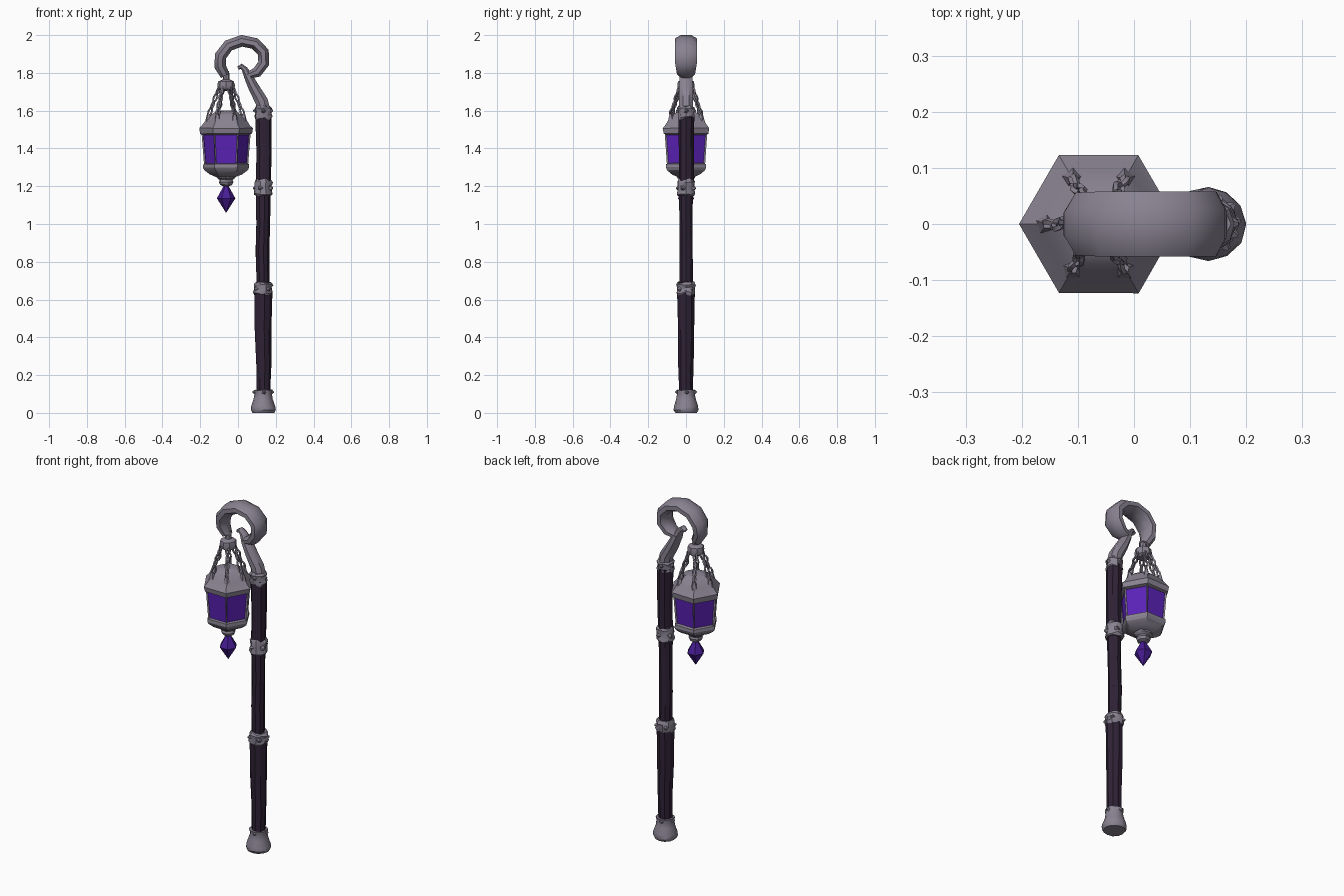
import bpy, bmesh, math, random
from mathutils import Vector, Matrix

if "Cube" in bpy.data.objects:
    bpy.data.objects.remove(bpy.data.objects["Cube"])

random.seed(4)
POST_X, LAMP_X = 0.133, -0.063


def material(name, rgb):
    m = bpy.data.materials.new(name)
    m.diffuse_color = (*rgb, 1)
    m.use_nodes = True
    m.node_tree.nodes["Principled BSDF"].inputs["Base Color"].default_value = m.diffuse_color
    return m


METAL = material("grey metal", (0.25, 0.225, 0.285))
WOOD = material("dark purple wood", (0.028, 0.016, 0.036))
GLASS = material("violet glass", (0.105, 0.016, 0.48))
CRYSTAL = material("deep violet crystal", (0.065, 0.012, 0.30))


def finish(name, bm, mats, angle=35):
    bmesh.ops.recalc_face_normals(bm, faces=bm.faces)
    me = bpy.data.meshes.new(name)
    bm.to_mesh(me)
    bm.free()
    ob = bpy.data.objects.new(name, me)
    bpy.context.collection.objects.link(ob)
    for m in mats:
        me.materials.append(m)
    bpy.ops.object.select_all(action='DESELECT')
    ob.select_set(True)
    bpy.context.view_layer.objects.active = ob
    if angle:
        bpy.ops.object.shade_smooth_by_angle(angle=math.radians(angle))
    return ob


def skin(bm, rings):
    """Join rings of points into a capped tube."""
    loops = [[bm.verts.new(p) for p in ring] for ring in rings]
    n = len(loops[0])
    for a, b in zip(loops, loops[1:]):
        for i in range(n):
            j = (i + 1) % n
            bm.faces.new((a[i], a[j], b[j], b[i]))
    bm.faces.new(loops[0][::-1])
    bm.faces.new(loops[-1])


def turned(name, profile, sides, x, mat, jitter=0.0, angle=35):
    """Stack of polygons from (radius, z) or (radius, z, x offset)."""
    rings = []
    for r, z, *off in profile:
        ring = []
        for i in range(sides):
            a = math.tau * i / sides
            rr = r + random.uniform(-jitter, jitter)
            dz = random.uniform(-jitter, jitter) * 1.5 if z > 0.02 else 0
            ring.append((x + (off[0] if off else 0) + rr * math.cos(a), rr * math.sin(a), z + dz))
        rings.append(ring)
    bm = bmesh.new()
    skin(bm, rings)
    return finish(name, bm, [mat], angle)


def swept(name, path):
    """Bevelled strap along (x, z, half thickness, half width) in the xz plane."""
    rings = []
    for i, (x, z, t, w) in enumerate(path):
        p, q = path[max(i - 1, 0)], path[min(i + 1, len(path) - 1)]
        d = Vector((q[0] - p[0], 0, q[1] - p[1])).normalized()
        n = Vector((-d.z, 0, d.x))
        section = [(1, .45), (.4, 1), (-.4, 1), (-1, .45),
                   (-1, -.45), (-.4, -1), (.4, -1), (1, -.45)]
        rings.append([Vector((x, 0, z)) + n * t * u + Vector((0, w * v, 0)) for u, v in section])
    bm = bmesh.new()
    skin(bm, rings)
    return finish(name, bm, [METAL], 40)


# Post: three slightly tapering wooden lengths
for name, prof in {
    "lower_post": [(.037, .08), (.040, .25, .002), (.044, .45, -.002), (.047, .65)],
    "middle_post": [(.035, .65), (.037, .85, -.004), (.036, 1.0), (.039, 1.2)],
    "upper_post": [(.040, 1.2), (.040, 1.38, .003), (.043, 1.58)],
}.items():
    turned(name, prof, 9, POST_X, WOOD, 0.0025, 30)

# Foot, hammered bands and top collar
turned("foot", [(.058, 0), (.066, .015), (.064, .035), (.052, .07), (.046, .10), (.050, .12)],
       12, POST_X, METAL, 0.002)
for name, z0, z1, r in [("lower_band", .625, .69, .049), ("middle_band", 1.15, 1.235, .046),
                        ("top_collar", 1.555, 1.625, .044)]:
    m = (z0 + z1) / 2
    turned(name, [(r - .004, z0), (r + .003, z0 + .012), (r - .002, m),
                  (r + .003, z1 - .012), (r - .006, z1)], 10, POST_X, METAL, 0.004)

# Raised rivets around the bands
bm = bmesh.new()
for z, r in [(.11, .049), (.657, .05), (1.19, .048), (1.60, .045)]:
    for k in range(4):
        a = math.tau * k / 4 + z
        bmesh.ops.create_cone(bm, cap_ends=True, segments=5, radius1=.016, radius2=.004, depth=.016,
                              matrix=Matrix.Translation((POST_X + r * math.cos(a), r * math.sin(a), z))
                              @ Matrix.Rotation(a, 4, 'Z') @ Matrix.Rotation(math.pi / 2, 4, 'Y'))
finish("band_studs", bm, [METAL], 0)

# Bent stem with a small spur, and the large curled hook
swept("stem", [(.135, 1.60, .036, .036), (.125, 1.65, .034, .036), (.085, 1.72, .029, .037),
               (.055, 1.78, .023, .034), (.035, 1.82, .016, .024), (.018, 1.835, .014, .02),
               (.0, 1.825, .009, .013)])
swept("hook", [(.05, 1.785, .018, .032), (.10, 1.803, .028, .048), (.136, 1.85, .03, .057),
               (.134, 1.91, .031, .058), (.09, 1.955, .031, .058), (.02, 1.97, .031, .058),
               (-.05, 1.945, .031, .058), (-.092, 1.89, .032, .056), (-.095, 1.835, .031, .046),
               (-.068, 1.785, .025, .03)])

# Hanger under the hook
turned("hanger_cap", [(.016, 1.81), (.018, 1.765), (.042, 1.755), (.046, 1.735),
                      (.044, 1.715), (.03, 1.705)], 8, LAMP_X, METAL, 0.001)

# Six chains of alternating links with anchors on the roof
bm = bmesh.new()
for k in range(6):
    a = math.tau * k / 6
    out = Vector((math.cos(a), math.sin(a), 0))
    top = Vector((LAMP_X, 0, 1.725)) + out * .036
    end = Vector((LAMP_X, 0, 1.575)) + out * .092
    d = end - top
    basis = d.to_track_quat('X', 'Z').to_matrix().to_4x4()
    for s in range(4):
        c = top + d * (s + .5) / 4
        mat = Matrix.Translation(c) @ basis @ Matrix.Rotation(s % 2 * math.pi / 2 + .5, 4, 'X')
        loops = []
        for i in range(8):
            u = math.tau * i / 8
            loops.append([bm.verts.new(mat @ Vector(((.021 + .006 * math.cos(v)) * math.cos(u),
                                                     (.010 + .006 * math.cos(v)) * math.sin(u),
                                                     .006 * math.sin(v))))
                          for v in (0, math.pi / 2, math.pi, math.pi * 1.5)])
        for i in range(8):
            p, q = loops[i], loops[(i + 1) % 8]
            for j in range(4):
                bm.faces.new((p[j], q[j], q[(j + 1) % 4], p[(j + 1) % 4]))
    bmesh.ops.create_cone(bm, cap_ends=True, segments=5, radius1=.02, radius2=.009, depth=.04,
                          matrix=Matrix.Translation(end + Vector((0, 0, -.012))))
finish("chains", bm, [METAL], 40)

# Lantern roof
turned("lantern_roof", [(.118, 1.472), (.137, 1.478), (.142, 1.508), (.128, 1.522), (.108, 1.55),
                        (.082, 1.577), (.055, 1.594), (.02, 1.60)], 6, LAMP_X, METAL, 0.001, 25)

# Lantern body: hexagon with recessed glass in every side
bm = bmesh.new()
skin(bm, [[(LAMP_X + r * math.cos(math.tau * i / 6), r * math.sin(math.tau * i / 6), z)
           for i in range(6)] for r, z in [(.116, 1.305), (.131, 1.495)]])
sides = [f for f in bm.faces if len(f.verts) == 4]
bmesh.ops.inset_individual(bm, faces=sides, thickness=.019, depth=0)
bmesh.ops.inset_individual(bm, faces=sides, thickness=.002, depth=-.009)
for f in sides:
    f.material_index = 1
finish("lantern_body", bm, [METAL, GLASS], 0)

# Lantern base, neck and hanging crystal
turned("lantern_base", [(.05, 1.248), (.085, 1.262), (.115, 1.285), (.123, 1.30), (.121, 1.318),
                        (.108, 1.322)], 6, LAMP_X, METAL, 0.001, 25)
turned("lantern_neck", [(.012, 1.198), (.032, 1.207), (.038, 1.222), (.034, 1.234), (.048, 1.243),
                        (.052, 1.258), (.045, 1.27)], 10, LAMP_X, METAL, 0.001)
turned("crystal", [(.001, 1.06), (.049, 1.136), (.012, 1.203)], 6, LAMP_X, CRYSTAL, 0, 0)
